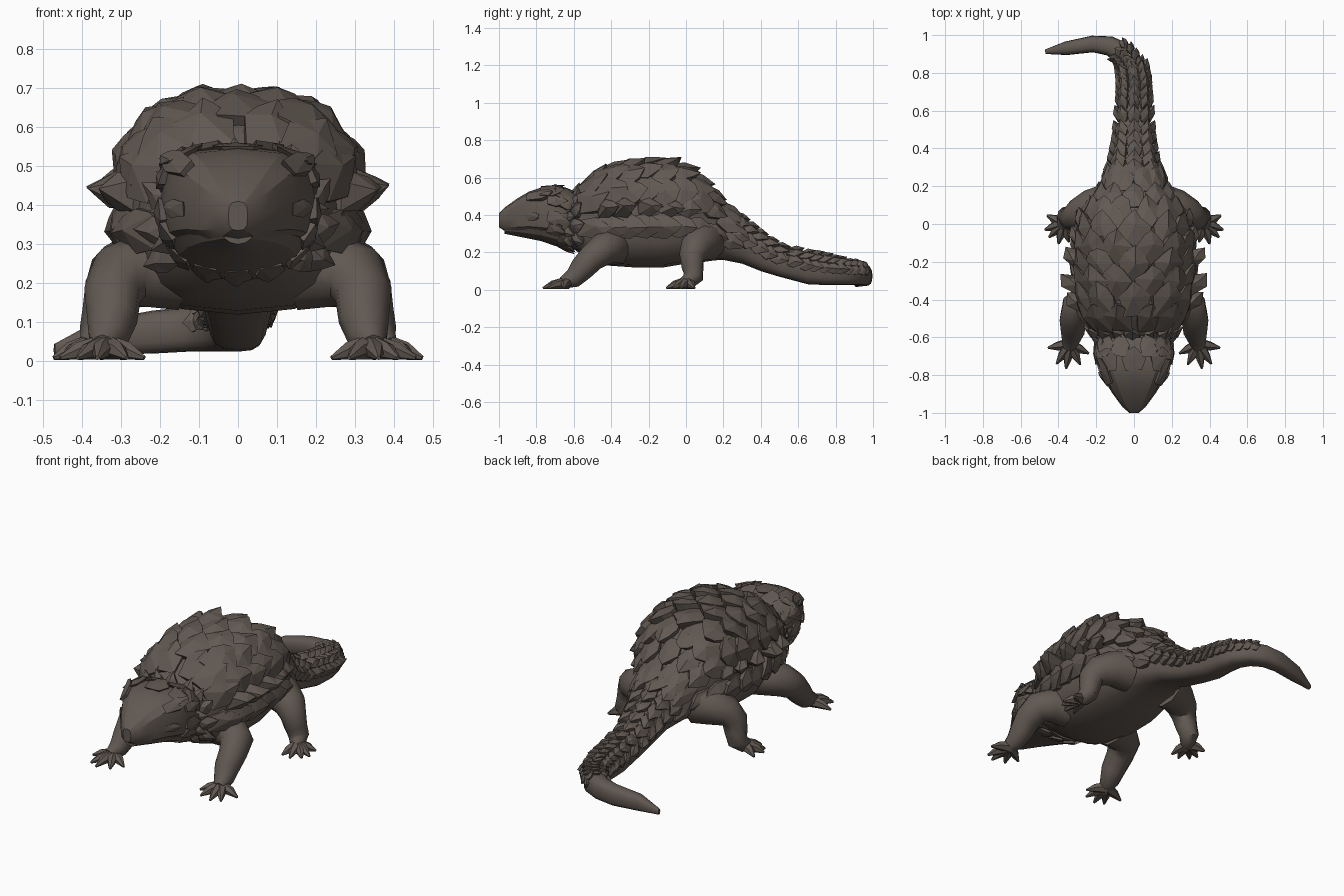
import bpy, bmesh, math, random
from mathutils import Vector

if "Cube" in bpy.data.objects:
    bpy.data.objects.remove(bpy.data.objects["Cube"])

random.seed(7)
hide = bpy.data.materials.new("brown_hide")
hide.diffuse_color = (0.12, 0.098, 0.083, 1)
hide.use_nodes = True
hide.node_tree.nodes["Principled BSDF"].inputs["Base Color"].default_value = hide.diffuse_color


def finish(bm, name, smooth=None, mirror=False):
    bmesh.ops.recalc_face_normals(bm, faces=bm.faces[:])
    me = bpy.data.meshes.new(name)
    bm.to_mesh(me)
    bm.free()
    me.materials.append(hide)
    ob = bpy.data.objects.new(name, me)
    bpy.context.collection.objects.link(ob)
    if mirror:
        ob.modifiers.new("mirror", 'MIRROR')
    if smooth:
        bpy.ops.object.select_all(action='DESELECT')
        ob.select_set(True)
        bpy.context.view_layer.objects.active = ob
        bpy.ops.object.shade_smooth_by_angle(angle=math.radians(smooth))
    return ob


def skin(bm, rings):
    """Bridge a series of point rings and cap both ends."""
    vs = [[bm.verts.new(p) for p in r] for r in rings]
    n = len(vs[0])
    for a, b in zip(vs, vs[1:]):
        for i in range(n):
            j = (i + 1) % n
            bm.faces.new((a[i], a[j], b[j], b[i]))
    bm.faces.new(vs[0])
    bm.faces.new(vs[-1])


class Form:
    """Lofted form: sections are (x, y, z bottom, z top, half width)."""
    def __init__(self, secs, power=0.75, low_power=None):
        self.s, self.p, self.lp = secs, power, low_power or power

    def at(self, t):
        i = max(0, min(int(t), len(self.s) - 2))
        f = t - i
        return [a + (b - a) * f for a, b in zip(self.s[i], self.s[i + 1])]

    def t_at(self, y):
        for i in range(len(self.s) - 1):
            a, b = self.s[i][1], self.s[i + 1][1]
            if a <= y <= b:
                return i + (y - a) / (b - a)
        return 0

    def point(self, t, deg):
        x, y, zb, zt, w = self.at(t)
        m = len(self.s) - 1
        q, r = self.at(max(t - .5, 0)), self.at(min(t + .5, m))
        d = Vector((r[0] - q[0], r[1] - q[1])).normalized()
        c, s = math.cos(math.radians(deg)), math.sin(math.radians(deg))
        p = self.p if s >= 0 else self.lp
        c = math.copysign(abs(c) ** p, c) * w
        s = math.copysign(abs(s) ** p, s) * (zt - zb) / 2
        return Vector((x + d.y * c, y - d.x * c, (zb + zt) / 2 + s))

    def build(self, bm, sides=14):
        skin(bm, [[self.point(t, 360 * k / sides + 90) for k in range(sides)]
                  for t in range(len(self.s))])

    def scute(self, bm, t, deg, w, l, lift, tip=0.5):
        """Peaked horn plate lying on the form, its rear edge raised."""
        p = self.point(t, deg)
        back = (self.point(t + .1, deg) - self.point(t - .1, deg)).normalized()
        side = self.point(t, deg + 4) - self.point(t, deg - 4)
        n = side.cross(back).normalized()
        x, y, zb, zt, _ = self.at(t)
        if n.dot(p - Vector((x, y, (zb + zt) / 2))) < 0:
            n = -n
        side = n.cross(back)

        def put(u, v, h, j=.06):
            r = random.uniform
            return bm.verts.new(p + side * w * (u + r(-j, j))
                                + back * l * (v + r(-j, j)) + n * lift * (h + r(-j, j) * 2))
        line = [(-.36, -.46, .1), (.36, -.46, .1), (.5, .1, .45),
                (.26, .42, .8), (0, tip, 1.05), (-.26, .42, .8), (-.5, .1, .45)]
        top = [put(*q) for q in line]
        low = [put(q[0] * .85, min(q[1], .45) * .85, -.9) for q in line]
        peak = put(0, .12, 1.1)
        k = len(top)
        for i in range(k):
            j = (i + 1) % k
            bm.faces.new((top[i], top[j], peak))
            bm.faces.new((low[i], low[j], top[j], top[i]))
        bm.faces.new(low)


def tube(bm, pts, sides=9):
    """Tapered limb through (x, y, z, radius) points."""
    P = [Vector(p[:3]) for p in pts]
    u, rings = None, []
    for i, c in enumerate(P):
        d = (P[min(i + 1, len(P) - 1)] - P[max(i - 1, 0)]).normalized()
        u = d.orthogonal() if u is None else u - d * u.dot(d)
        u.normalize()
        v = d.cross(u)
        rings.append([c + (u * math.cos(a) + v * math.sin(a)) * pts[i][3]
                      for a in (2 * math.pi * k / sides for k in range(sides))])
    skin(bm, rings)


# Trunk and curling tail
body = Form([(0, -.66, .27, .45, .14), (0, -.59, .21, .49, .19), (0, -.52, .165, .58, .235),
             (0, -.42, .13, .635, .272), (0, -.28, .12, .655, .285), (0, -.12, .12, .66, .283),
             (0, 0, .14, .63, .265), (0, .1, .155, .56, .215), (0, .2, .16, .45, .16),
             (0, .3, .14, .36, .115), (0, .4, .10, .29, .095), (0, .5, .07, .225, .085),
             (0, .65, .03, .19, .075), (0, .76, .025, .17, .07), (-.015, .84, .025, .155, .066),
             (-.06, .905, .025, .15, .06), (-.13, .943, .025, .14, .052),
             (-.22, .953, .02, .13, .044), (-.36, .93, .018, .105, .036),
             (-.47, .912, .015, .045, .012)], .78, .7)
bm = bmesh.new()
body.build(bm, 16)
finish(bm, "body_and_tail", 35)

# Overlapping back plates, staggered row by row
bm = bmesh.new()
for row in range(9):
    y = -.495 + row * .09
    t = body.t_at(y)
    k = body.at(t)[4] / .285
    n = 7 if row % 2 else 8
    for i in range(n):
        deg = -5 + 190 * i / (n - 1)
        edge = abs(deg - 90) > 70
        w = (.175 if not edge else .14) * max(k, .62)
        body.scute(bm, t, deg, w, .18 if k > .8 else .15, .047 * max(k, .75), .6)
finish(bm, "back_plates")

# Side spikes along the widest line of the armour
bm = bmesh.new()
for y, lift in ((-.42, .075), (-.33, .09), (-.20, .085), (-.09, .06), (0, .05)):
    for deg in (7, 173):
        body.scute(bm, body.t_at(y), deg, .10, .11, lift, .7)
finish(bm, "side_spikes")

# Tail scales, shrinking towards the tip
bm = bmesh.new()
t = body.t_at(.27)
while t < 15.6:
    w = body.at(t)[4]
    f = 1 if t < 14 else .6
    for deg in (10, 50, 90, 130, 170):
        body.scute(bm, t, deg, w * .85, (.04 + w * .4) * f, (.012 + w * .2) * f, .75)
    t += .56 if t < 11 else .42
finish(bm, "tail_scales")

# Spiny collar
bm = bmesh.new()
for y, off in ((-.635, 0), (-.585, 11)):
    for i in range(11):
        body.scute(bm, body.t_at(y), -35 + off + 23 * i, .085, .09, .036, .8)
finish(bm, "neck_collar")

# Wedge-shaped head
head = Form([(0, -1, .335, .41, .025), (0, -.97, .315, .44, .06), (0, -.9, .30, .49, .112),
             (0, -.84, .295, .525, .15), (0, -.78, .285, .545, .182), (0, -.72, .275, .55, .199),
             (0, -.66, .26, .545, .195), (0, -.6, .25, .52, .17)], .68)
bm = bmesh.new()
head.build(bm, 12)
finish(bm, "head", 25)

# Lower jaw, narrowing to a keel under the chin
jaw = Form([(0, -.97, .30, .36, .04), (0, -.87, .28, .38, .105), (0, -.78, .262, .38, .15),
            (0, -.70, .235, .38, .175), (0, -.6, .205, .38, .165)], 1.05)
bm = bmesh.new()
jaw.build(bm, 12)
finish(bm, "jaw", 25)

# Skull plates, brows, eyelids and cheek spikes
bm = bmesh.new()
for y, degs, w in ((-.72, (52, 90, 128), .13), (-.65, (44, 75, 105, 136), .10)):
    for deg in degs:
        head.scute(bm, head.t_at(y), deg, w, .12, .010, .6)
for deg in (36, 144):
    head.scute(bm, head.t_at(-.78), deg, .07, .16, .016)
for deg in (-4, 184):
    head.scute(bm, head.t_at(-.82), deg, .045, .09, .012)
for y in (-.70, -.64):
    for deg in (-30, -5, 20, 160, 185, 210):
        head.scute(bm, head.t_at(y), deg, .075, .09, .018, .8)
for deg in (-60, -90, -120, -25, 205):
    jaw.scute(bm, jaw.t_at(-.65), deg, .08, .08, .012, .8)
finish(bm, "head_plates")


# Legs with clawed, spread toes
def leg(name, pts, palm, tips):
    bm = bmesh.new()
    tube(bm, pts, 10)
    for x, y in tips:
        mx, my = palm[0] + (x - palm[0]) * .6, palm[1] + (y - palm[1]) * .6
        tube(bm, [(*palm, .038, .034), (mx, my, .027, .023), (x, y, .009, .006)], 6)
    finish(bm, name, 40, True)


leg("front_leg",
    [(.16, -.385, .235, .105), (.245, -.405, .232, .095), (.305, -.445, .215, .086),
     (.322, -.505, .17, .074), (.323, -.56, .11, .066), (.333, -.605, .06, .052),
     (.345, -.66, .038, .032)],
    (.34, -.635), [(.24, -.685), (.285, -.745), (.36, -.765), (.41, -.74), (.455, -.655)])
leg("hind_leg",
    [(.14, .10, .26, .115), (.23, .085, .25, .098), (.295, .05, .225, .084), (.328, .03, .18, .068),
     (.34, .035, .12, .06), (.355, .04, .07, .054), (.37, .01, .044, .042), (.385, -.02, .034, .028)],
    (.375, .005), [(.345, -.095), (.40, -.105), (.45, -.07), (.472, -.03), (.46, .045)])
